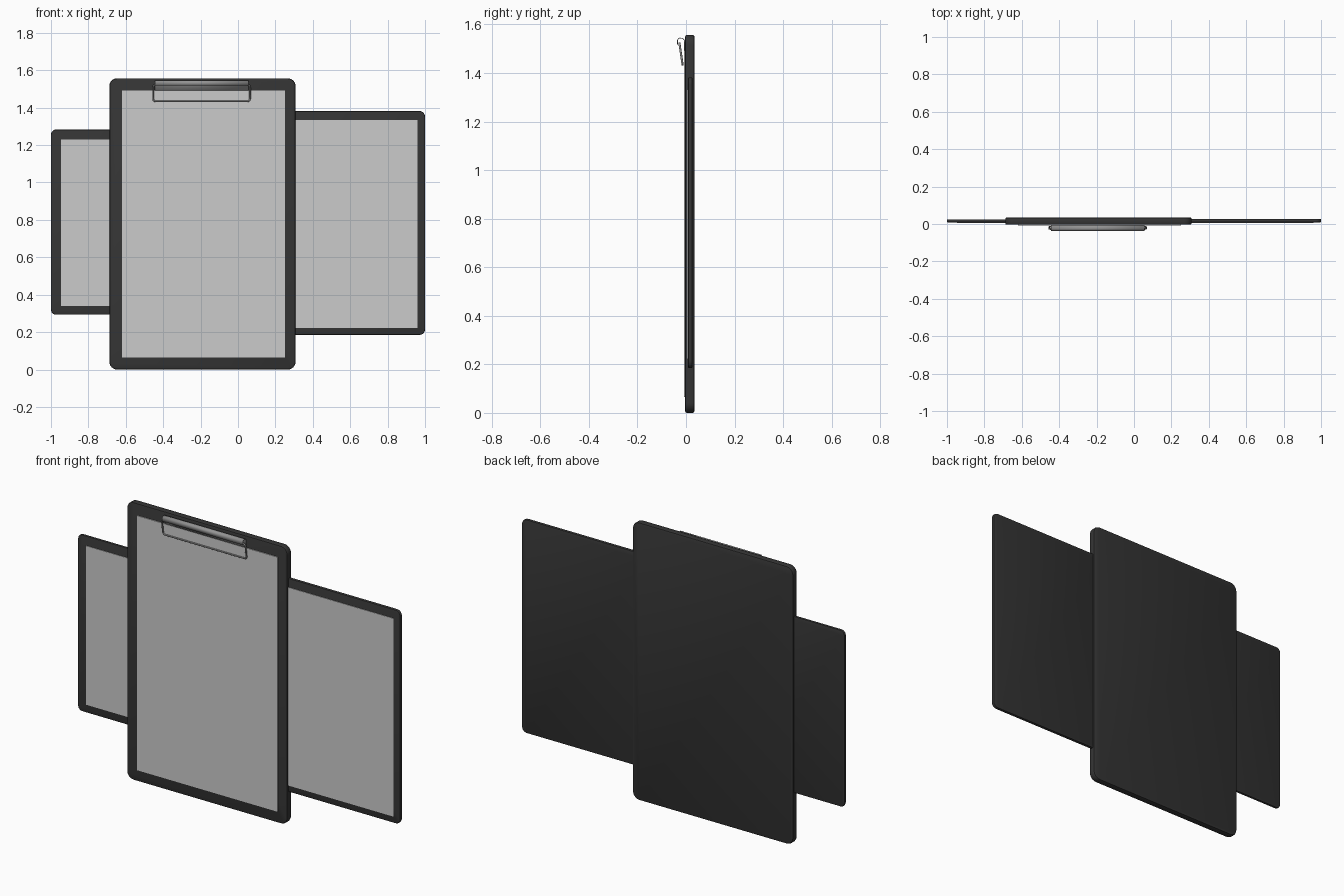
import bpy, bmesh, math
from mathutils import Vector

if "Cube" in bpy.data.objects:
    bpy.data.objects.remove(bpy.data.objects["Cube"])


def material(name, v):
    m = bpy.data.materials.new(name)
    m.diffuse_color = (v, v, v, 1)
    m.use_nodes = True
    m.node_tree.nodes["Principled BSDF"].inputs["Base Color"].default_value = m.diffuse_color
    return m


BLACK = material("black_plastic", 0.035)
STEEL = material("steel", 0.3)


def finish(name, bm, mat=None, smooth=True):
    bmesh.ops.recalc_face_normals(bm, faces=bm.faces)
    me = bpy.data.meshes.new(name)
    bm.to_mesh(me)
    bm.free()
    ob = bpy.data.objects.new(name, me)
    bpy.context.collection.objects.link(ob)
    if mat:
        me.materials.append(mat)
    if smooth:
        bpy.ops.object.select_all(action='DESELECT')
        ob.select_set(True)
        bpy.context.view_layer.objects.active = ob
        bpy.ops.object.shade_smooth_by_angle(angle=math.radians(35))
    return ob


def rounded_rect(x0, x1, z0, z1, r, n=6):
    pts = []
    for cx, cz, a0 in ((x1 - r, z1 - r, 0), (x0 + r, z1 - r, 90),
                       (x0 + r, z0 + r, 180), (x1 - r, z0 + r, 270)):
        for i in range(n + 1):
            a = math.radians(a0 + 90 * i / n)
            pts.append((cx + r * math.cos(a), cz + r * math.sin(a)))
    return pts


def board(name, x0, x1, z0, z1, y0, y1, r, bevel):
    # stacked outlines give a slab with rounded corners and soft rims
    bm = bmesh.new()
    rings = []
    for y, inset in ((y0, bevel), (y0 + bevel * .3, bevel * .3), (y0 + bevel, 0),
                     (y1 - bevel, 0), (y1 - bevel * .3, bevel * .3), (y1, bevel)):
        pts = rounded_rect(x0 + inset, x1 - inset, z0 + inset, z1 - inset, r - inset)
        rings.append([bm.verts.new((x, y, z)) for x, z in pts])
    for a, b in zip(rings, rings[1:]):
        for i in range(len(a)):
            j = (i + 1) % len(a)
            bm.faces.new((a[i], a[j], b[j], b[i]))
    bm.faces.new(rings[0])
    bm.faces.new(rings[-1])
    return finish(name, bm, BLACK)


def sheet(name, x0, x1, z0, z1, y0, y1):
    bm = bmesh.new()
    bmesh.ops.create_cube(bm, size=1)
    for v in bm.verts:
        v.co = ((x0 + x1) / 2 + v.co.x * (x1 - x0), (y0 + y1) / 2 + v.co.y * (y1 - y0),
                (z0 + z1) / 2 + v.co.z * (z1 - z0))
    return finish(name, bm, None, False)


# Three boards, the outer two tucked into the middle one
board("main_board", -0.688, 0.308, 0.0, 1.557, -0.004, 0.035, 0.042, 0.008)
board("left_board", -1.0, -0.37, 0.293, 1.283, 0.009, 0.025, 0.027, 0.005)
board("right_board", 0.235, 1.0, 0.185, 1.382, 0.008, 0.027, 0.03, 0.005)

# Paper sheets
sheet("main_paper", -0.62, 0.25, 0.065, 1.492, -0.009, -0.003)
sheet("left_paper", -0.947, -0.42, 0.339, 1.23, 0.006, 0.010)
sheet("right_paper", 0.27, 0.96, 0.222, 1.333, 0.005, 0.009)

# Clip plate: bent sheet metal, flat on the board then curling forward
profile = [(-0.006, 1.485), (-0.006, 1.532), (-0.009, 1.539), (-0.015, 1.543),
           (-0.026, 1.544), (-0.032, 1.541), (-0.035, 1.535), (-0.035, 1.518)]
bm = bmesh.new()
cols = [[bm.verts.new((x, y, z)) for y, z in profile] for x in (-0.445, 0.055)]
for i in range(len(profile) - 1):
    bm.faces.new((cols[0][i], cols[0][i + 1], cols[1][i + 1], cols[1][i]))
plate = finish("clip_plate", bm, STEEL)
mod = plate.modifiers.new("thickness", 'SOLIDIFY')
mod.thickness = 0.003
mod.offset = 0

# Clip wire: closed rounded loop leaning from the curl down to the paper
cu = bpy.data.curves.new("clip_wire", 'CURVE')
cu.dimensions = '3D'
cu.bevel_depth = 0.0045
cu.bevel_resolution = 2
cu.materials.append(STEEL)
sp = cu.splines.new('POLY')
loop = rounded_rect(-0.454, 0.064, 1.434, 1.522, 0.014, 5)
sp.points.add(len(loop) - 1)
for p, (x, z) in zip(sp.points, loop):
    t = (z - 1.434) / 0.088
    p.co = (x, -0.014 - 0.013 * t, z, 1)
sp.use_cyclic_u = True
bpy.context.collection.objects.link(bpy.data.objects.new("clip_wire", cu))
